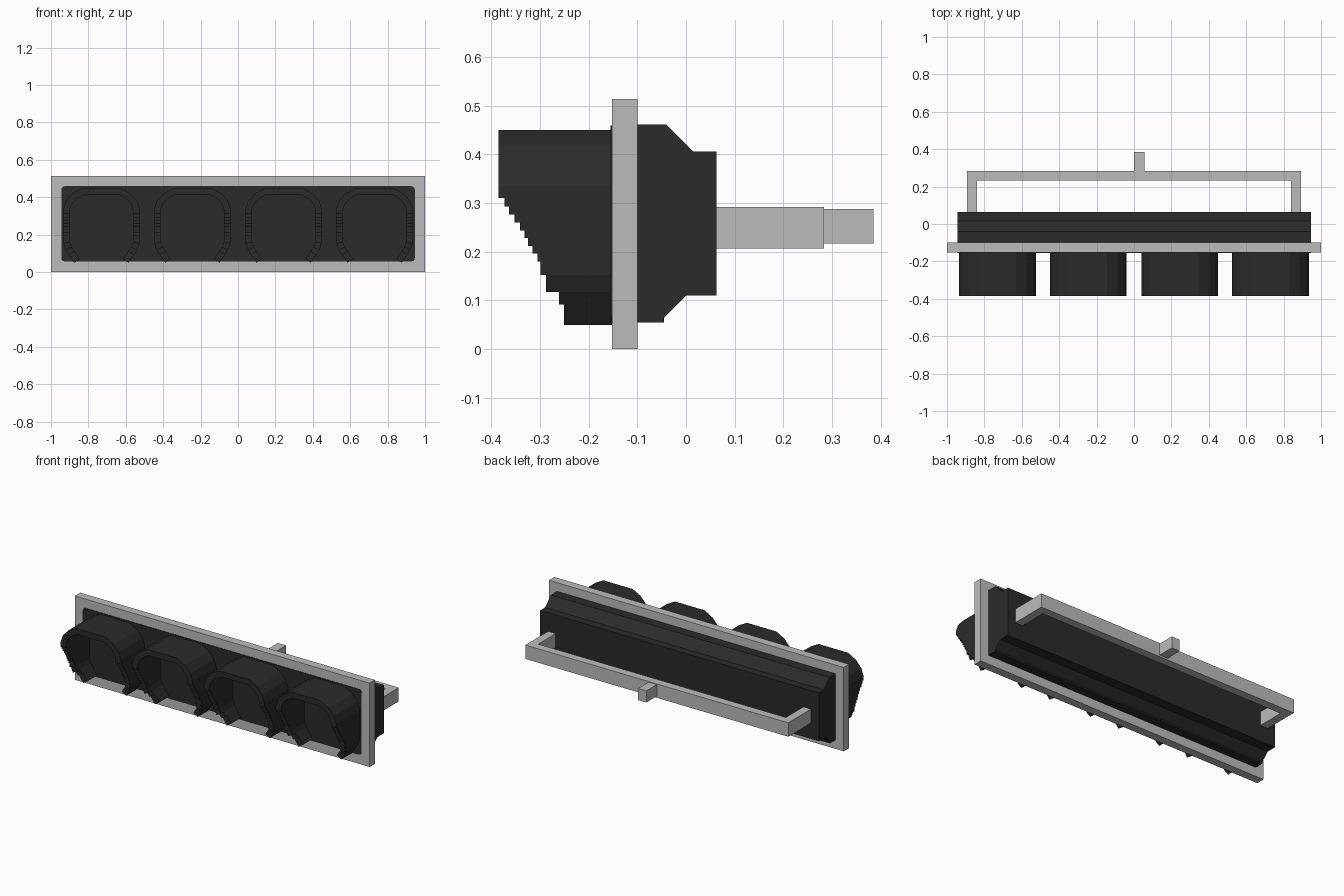
import bpy
import bmesh
from mathutils import Vector

if "Cube" in bpy.data.objects:
    bpy.data.objects.remove(bpy.data.objects["Cube"])


def material(name, value):
    m = bpy.data.materials.new(name)
    m.diffuse_color = (value, value, value, 1)
    m.use_nodes = True
    m.node_tree.nodes["Principled BSDF"].inputs["Base Color"].default_value = m.diffuse_color
    return m


DARK = material("dark grey", 0.024)
GREY = material("light grey", 0.5)


def finish(name, bm, mat):
    bmesh.ops.recalc_face_normals(bm, faces=bm.faces)
    mesh = bpy.data.meshes.new(name)
    bm.to_mesh(mesh)
    bm.free()
    mesh.materials.append(mat)
    ob = bpy.data.objects.new(name, mesh)
    bpy.context.collection.objects.link(ob)
    return ob


def prism(bm, ring, shift):
    """Extrude a closed ring of points along a vector."""
    a = [bm.verts.new(p) for p in ring]
    b = [bm.verts.new(Vector(p) + Vector(shift)) for p in ring]
    bm.faces.new(a)
    bm.faces.new(b[::-1])
    for i in range(len(a)):
        j = (i + 1) % len(a)
        bm.faces.new((a[i], b[i], b[j], a[j]))


def box(name, x0, x1, y0, y1, z0, z1, mat):
    bm = bmesh.new()
    prism(bm, [(x0, y0, z0), (x1, y0, z0), (x1, y0, z1), (x0, y0, z1)],
          (0, y1 - y0, 0))
    return finish(name, bm, mat)


# Flat surround plate
box("back_plate", -1, 1, -0.152, -0.10, 0, 0.514, GREY)

# Front panel with softened corners, just proud of the plate
panel = box("front_panel", -0.945, 0.945, -0.155, -0.145, 0.057, 0.459, DARK)
bm = bmesh.new()
bm.from_mesh(panel.data)
edges = [e for e in bm.edges
         if abs(e.verts[0].co.y - e.verts[1].co.y) > 0.005]
bmesh.ops.bevel(bm, geom=edges, offset=0.018, segments=3, profile=0.5,
                affect='EDGES')
bm.to_mesh(panel.data)
bm.free()

# Housing: stepped and chamfered profile run along x
section = [(-0.10, 0.055), (-0.045, 0.055), (-0.045, 0.065), (0.0, 0.11),
           (0.063, 0.11), (0.063, 0.406), (0.015, 0.406), (-0.04, 0.461),
           (-0.10, 0.461)]
bm = bmesh.new()
prism(bm, [(-0.945, y, z) for y, z in section], (1.89, 0, 0))
finish("housing", bm, DARK)

# Bracket: U shape from above, plus a short mounting stub
bm = bmesh.new()
bracket = [(-0.892, 0.063), (-0.84, 0.063), (-0.84, 0.232), (0.84, 0.232),
           (0.84, 0.063), (0.892, 0.063), (0.892, 0.283), (-0.892, 0.283)]
prism(bm, [(x, y, 0.207) for x, y in bracket], (0, 0, 0.085))
finish("mounting_bracket", bm, GREY)
box("mounting_stub", 0, 0.056, 0.28, 0.385, 0.217, 0.288, GREY)

# Visor outline, right half from top to bottom: x, z, front depth of the
# segment that ends at this point
half = [(0.10, 0.45, 0.385), (0.155, 0.42, 0.385), (0.19, 0.38, 0.385),
        (0.205, 0.335, 0.385), (0.205, 0.31, 0.385), (0.205, 0.293, 0.373),
        (0.205, 0.276, 0.363), (0.205, 0.26, 0.352), (0.205, 0.244, 0.341),
        (0.205, 0.228, 0.332), (0.205, 0.212, 0.324), (0.205, 0.196, 0.315),
        (0.205, 0.18, 0.305), (0.203, 0.152, 0.299), (0.19, 0.117, 0.287),
        (0.173, 0.092, 0.261), (0.145, 0.05, 0.25)]
THICK = 0.035


def inner_points(pts):
    """Offset an open outline towards its inside, mitred at the corners."""
    out = []
    for i, p in enumerate(pts):
        d1 = (p - pts[max(i - 1, 0)]).normalized()
        d2 = (pts[min(i + 1, len(pts) - 1)] - p).normalized()
        d1, d2 = (d1 if i else d2), (d2 if i < len(pts) - 1 else d1)
        t = (d1 + d2).normalized()
        n = Vector((t.y, -t.x))
        out.append(p + n * THICK / max(t.dot(d1), 0.5))
    return out


# Outline runs clockwise: left bottom, over the top, right bottom
outer = ([Vector((-x, z)) for x, z, _ in reversed(half)]
         + [Vector((x, z)) for x, z, _ in half])
depths = [d for _, _, d in reversed(half[1:])] + [d for _, _, d in half]
inner = inner_points(outer)

bm = bmesh.new()
for i, depth in enumerate(depths):
    ring = [outer[i], outer[i + 1], inner[i + 1], inner[i]]
    prism(bm, [(p.x, -depth, p.y) for p in ring], (0, depth - 0.15, 0))
visor = finish("visor_1", bm, DARK)

# Four visors in a row
for i, x in enumerate((-0.73, -0.244, 0.244, 0.73)):
    ob = visor
    if i:
        ob = visor.copy()
        ob.name = "visor_%d" % (i + 1)
        bpy.context.collection.objects.link(ob)
    ob.location.x = x
